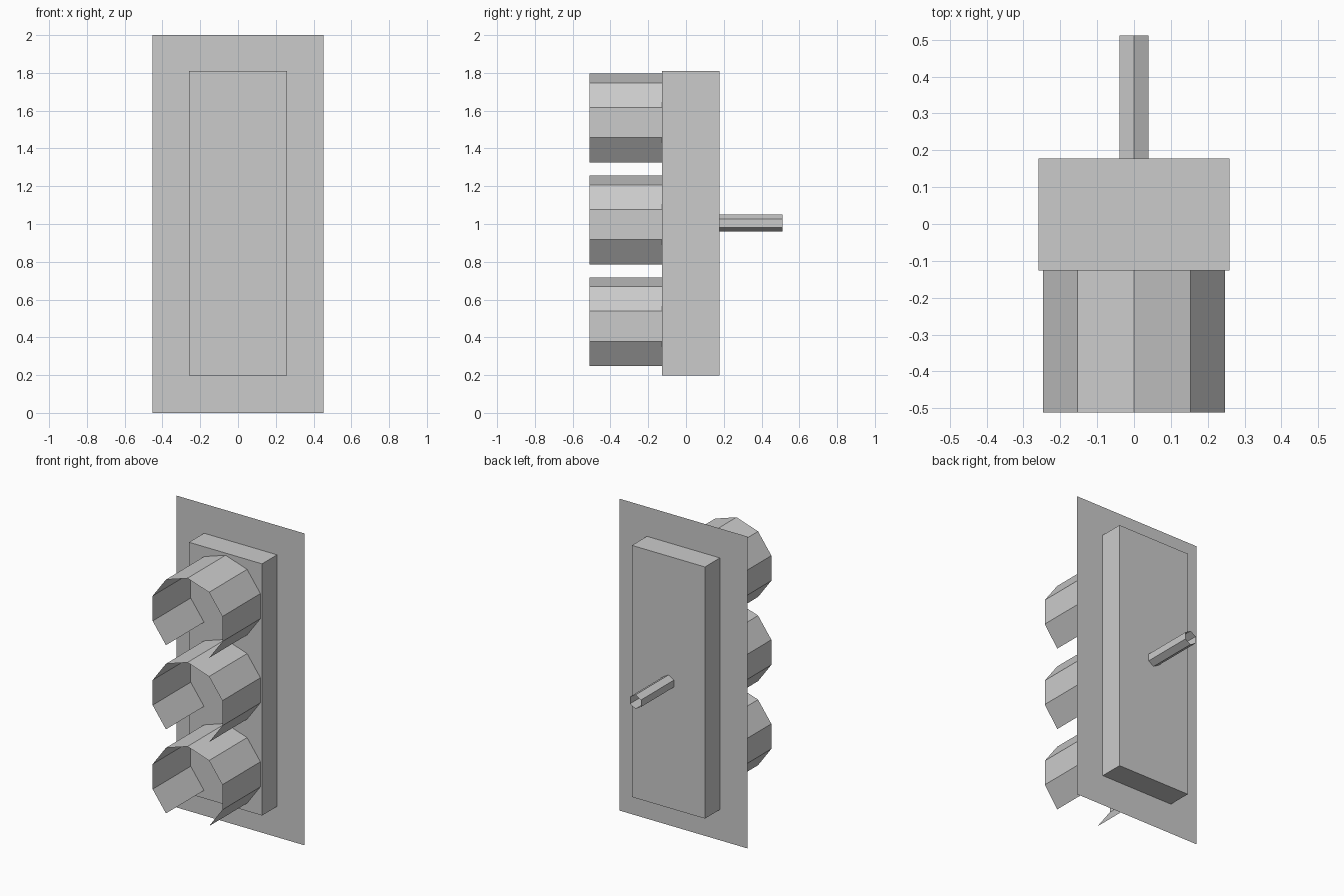
import bpy
from math import sin, cos, pi

cube = bpy.data.objects.get("Cube")
if cube:
    bpy.data.objects.remove(cube, do_unlink=True)

# One plain grey for everything
grey = bpy.data.materials.new("light_grey")
grey.use_nodes = True
colour = (0.6, 0.6, 0.6, 1)
grey.diffuse_color = colour
grey.node_tree.nodes["Principled BSDF"].inputs["Base Color"].default_value = colour

MID_Z = 1.004
BOX_FRONT, BOX_BACK = -0.126, 0.178
END_Y = 0.512


def add_part(name, verts, faces):
    mesh = bpy.data.meshes.new(name)
    mesh.from_pydata(verts, [], faces)
    mesh.materials.append(grey)
    obj = bpy.data.objects.new(name, mesh)
    bpy.context.collection.objects.link(obj)
    return obj


def tube(name, z, radius, sides, y0, y1, gap=0):
    """Open-ended shell along y, with a corner on top and 'gap' faces left out underneath."""
    start = sides // 2 + gap // 2
    ring = [2 * pi * (start + i) / sides for i in range(sides - gap + 1)]
    verts = [(radius * sin(a), y, z + radius * cos(a)) for a in ring for y in (y0, y1)]
    faces = [(2 * i, 2 * i + 1, 2 * i + 3, 2 * i + 2) for i in range(sides - gap)]
    return add_part(name, verts, faces)


# Thin backboard through the middle of the housing
w, y = 0.453, (BOX_FRONT + BOX_BACK) / 2
add_part("backboard", [(-w, y, 0), (w, y, 0), (w, y, 2), (-w, y, 2)], [(0, 1, 2, 3)])

# Housing box
bpy.ops.mesh.primitive_cube_add(size=1, location=(0, y, MID_Z))
housing = bpy.context.object
housing.name = "housing"
housing.scale = (0.518, BOX_BACK - BOX_FRONT, 1.614)
housing.data.materials.append(grey)

# Three lamp visors, open at the bottom
for name, z in (("top", 1.537), ("middle", 0.997), ("bottom", 0.458)):
    tube(name + "_visor", z, 0.26, 10, -END_Y, BOX_FRONT, gap=2)

# Mounting pipe at the back
tube("mounting_pipe", MID_Z, 0.045, 6, BOX_BACK, END_Y)
